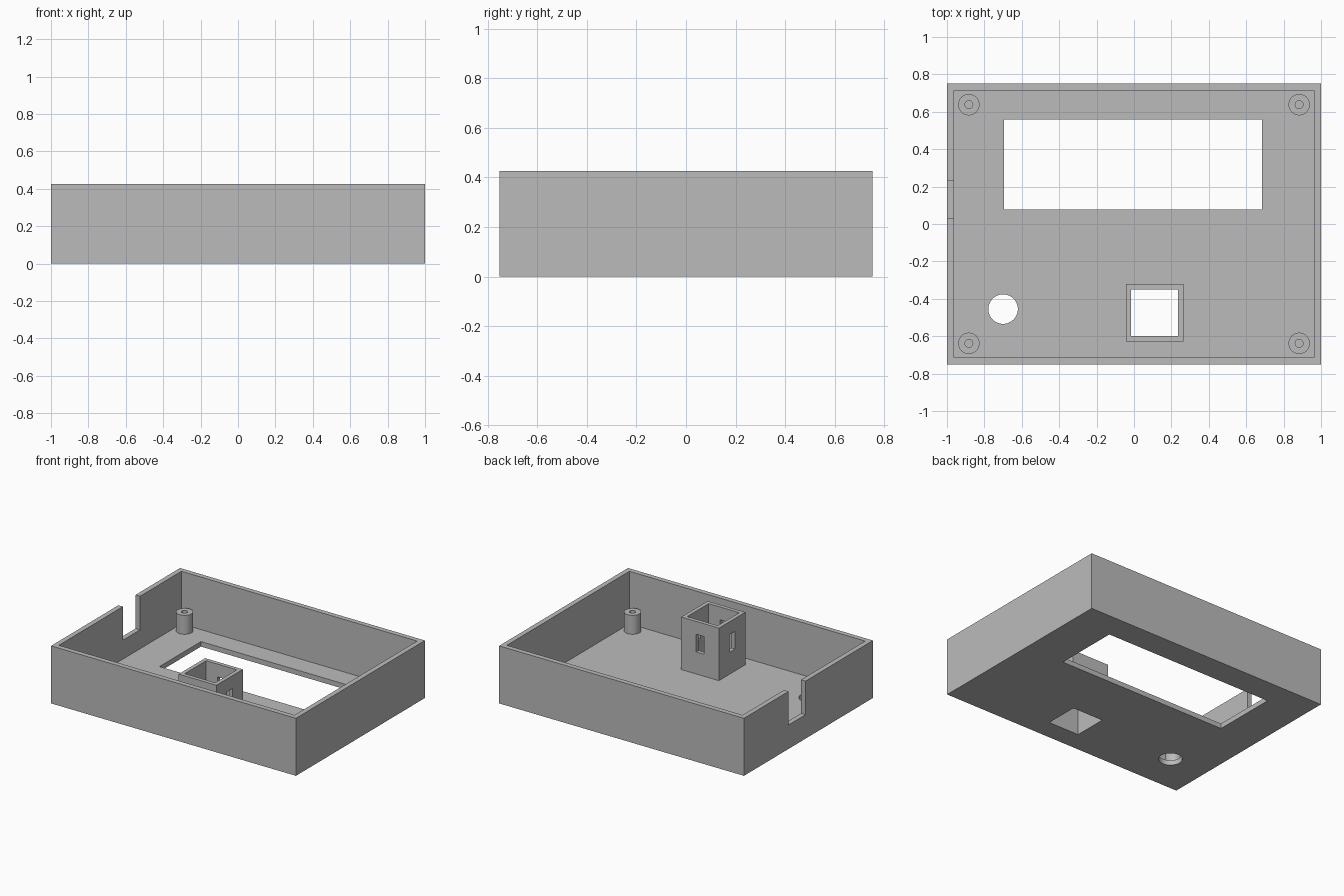
import bpy, bmesh, math
from mathutils import Matrix, Vector

cube = bpy.data.objects.get("Cube")
if cube:
    bpy.data.objects.remove(cube, do_unlink=True)

GREY = (0.5, 0.5, 0.5, 1)
plastic = bpy.data.materials.new("grey plastic")
plastic.use_nodes = True
plastic.diffuse_color = GREY
plastic.node_tree.nodes["Principled BSDF"].inputs["Base Color"].default_value = GREY

HALF_X, HALF_Y, HEIGHT = 1.0, 0.752, 0.425
WALL = 0.037
OVER = 0.05  # cutter overshoot past a surface


def new_object(name, bm):
    bmesh.ops.recalc_face_normals(bm, faces=bm.faces)
    mesh = bpy.data.meshes.new(name)
    bm.to_mesh(mesh)
    bm.free()
    mesh.materials.append(plastic)
    obj = bpy.data.objects.new(name, mesh)
    bpy.context.collection.objects.link(obj)
    return obj


def box(name, x, y, z):
    bm = bmesh.new()
    lo, hi = Vector((x[0], y[0], z[0])), Vector((x[1], y[1], z[1]))
    matrix = Matrix.Translation((lo + hi) / 2) @ Matrix.Diagonal((*(hi - lo), 1))
    bmesh.ops.create_cube(bm, size=1, matrix=matrix)
    return new_object(name, bm)


def cylinder(name, x, y, z, radius):
    bm = bmesh.new()
    bmesh.ops.create_cone(bm, cap_ends=True, segments=48, radius1=radius, radius2=radius,
                          depth=z[1] - z[0],
                          matrix=Matrix.Translation((x, y, (z[0] + z[1]) / 2)))
    return new_object(name, bm)


def cut(obj, cutters):
    """Subtract each cutter, then remove it."""
    bpy.context.view_layer.objects.active = obj
    for cutter in cutters:
        mod = obj.modifiers.new("cut", "BOOLEAN")
        mod.operation, mod.solver, mod.object = "DIFFERENCE", "EXACT", cutter
        bpy.ops.object.modifier_apply(modifier=mod.name)
        bpy.data.objects.remove(cutter, do_unlink=True)


def smooth(obj):
    bpy.ops.object.select_all(action="DESELECT")
    obj.select_set(True)
    bpy.context.view_layer.objects.active = obj
    bpy.ops.object.shade_smooth_by_angle(angle=math.radians(30))


# Open tray with display window, button hole, switch opening and cable notch
tower_x, tower_y, half_out, half_in = 0.11, -0.475, 0.154, 0.125
inner_x = (tower_x - half_in, tower_x + half_in)
inner_y = (tower_y - half_in, tower_y + half_in)
through_floor = (-OVER, WALL + OVER)

tray = box("case_tray", (-HALF_X, HALF_X), (-HALF_Y, HALF_Y), (0, HEIGHT))
cut(tray, [
    box("cavity", (WALL - HALF_X, HALF_X - WALL), (WALL - HALF_Y, HALF_Y - WALL),
        (WALL, HEIGHT + OVER)),
    box("display_cut", (-0.695, 0.685), (0.077, 0.56), through_floor),
    box("switch_cut", inner_x, inner_y, through_floor),
    cylinder("button_cut", -0.7, -0.455, through_floor, 0.079),
    box("notch_cut", (-HALF_X - OVER, -HALF_X + WALL + OVER), (0.033, 0.232),
        (0.177, HEIGHT + OVER)),
])
smooth(tray)

# Square switch tower, slotted on all four sides
tower = box("switch_tower", (tower_x - half_out, tower_x + half_out),
            (tower_y - half_out, tower_y + half_out), (WALL, HEIGHT))
slot, reach, slot_z = 0.032, half_out + OVER, (0.2, 0.33)
cut(tower, [
    box("tower_bore", inner_x, inner_y, (WALL - OVER, HEIGHT + OVER)),
    box("slot_x", (tower_x - reach, tower_x + reach), (tower_y - slot, tower_y + slot), slot_z),
    box("slot_y", (tower_x - slot, tower_x + slot), (tower_y - reach, tower_y + reach), slot_z),
])

# Screw posts with blind pilot holes, one in each corner
POST_TOP = 0.177
for side, sx in (("left", 1), ("right", -1)):
    for end, sy in (("front", -1), ("back", 1)):
        x, y = sx * 0.883, sy * 0.638
        post = cylinder(f"{end}_{side}_screw_post", x, y, (WALL, POST_TOP), 0.057)
        cut(post, [cylinder("pilot_cut", x, y, (WALL + 0.002, POST_TOP + OVER), 0.021)])
        smooth(post)
